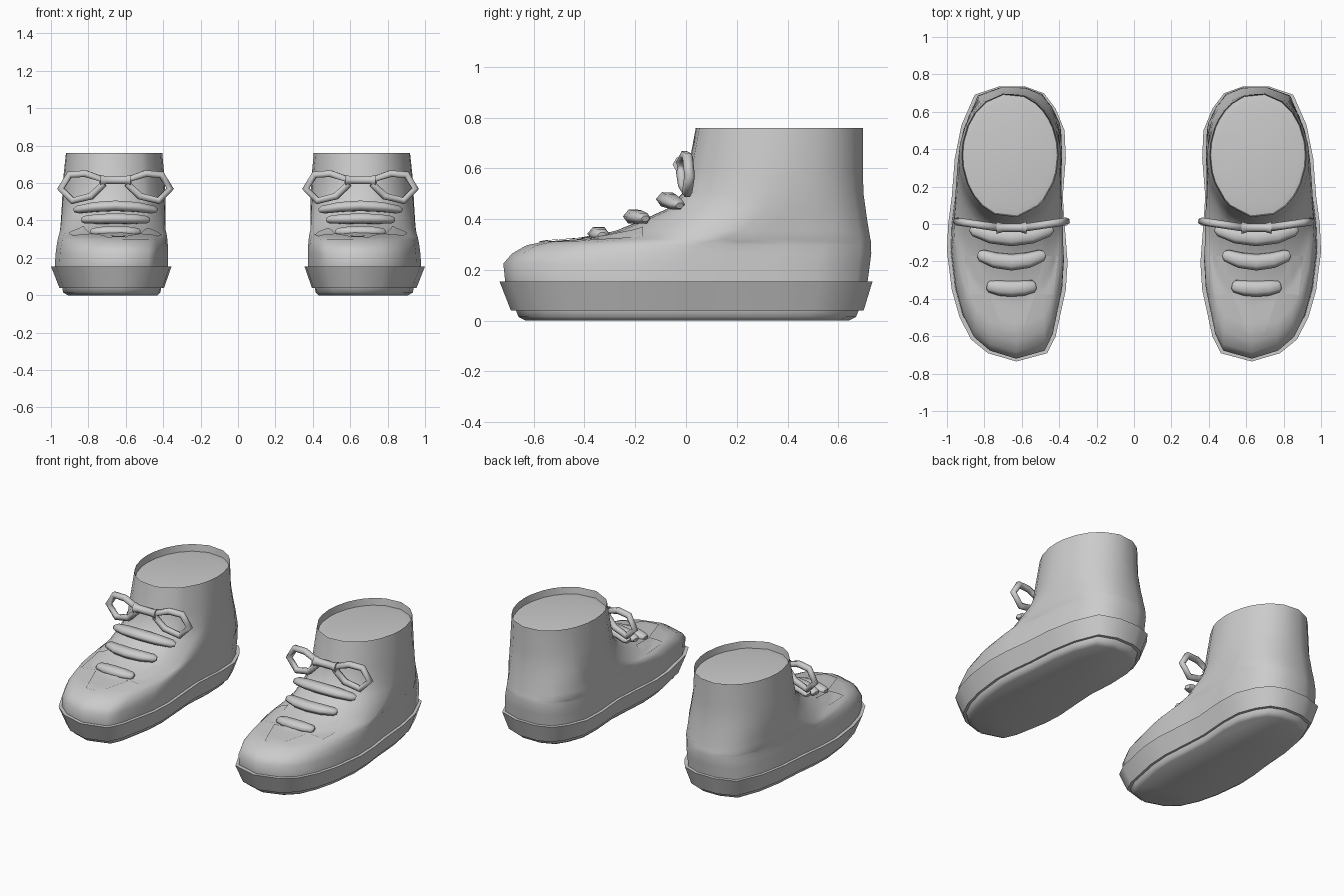
import bpy
import bmesh
from mathutils import Vector

cube = bpy.data.objects.get("Cube")
if cube:
    bpy.data.objects.remove(cube, do_unlink=True)

grey = bpy.data.materials.new("plain grey")
grey.use_nodes = True
colour = (0.6, 0.6, 0.6, 1)
grey.diffuse_color = colour
grey.node_tree.nodes["Principled BSDF"].inputs["Base Color"].default_value = colour

LACE_X = -0.655

# Footprint of the right shoe: across (-1 outer, 1 inner), along (0 toe, 1 heel)
FOOTPRINT = [(.15, 0), (.66, .03), (.8, .09), (.97, .26), (1, .36), (.95, .5),
             (.92, .6), (.97, .74), (.95, .84), (.8, .92), (.61, .975), (.3, 1),
             (-.14, 1), (-.54, .97), (-.76, .86), (-.87, .74), (-.92, .6),
             (-.98, .5), (-1, .4), (-.92, .26), (-.79, .16), (-.6, .08), (-.32, .03)]


def finish(obj):
    """Colour the part and mirror it onto the other shoe."""
    obj.data.materials.append(grey)
    mirror = obj.modifiers.new("other shoe", 'MIRROR')
    mirror.use_axis = (True, False, False)
    mirror.use_mirror_merge = False
    return obj


def add_mesh(name, bm, angle=0.8):
    mesh = bpy.data.meshes.new(name)
    bm.to_mesh(mesh)
    bm.free()
    obj = bpy.data.objects.new(name, mesh)
    bpy.context.collection.objects.link(obj)
    bpy.ops.object.select_all(action='DESELECT')
    bpy.context.view_layer.objects.active = obj
    obj.select_set(True)
    bpy.ops.object.shade_smooth_by_angle(angle=angle)
    return obj


def outline_point(u, v, z):
    """Footprint point, turning into an oval with height, sooner at the toe."""
    rise = (z - .28) / (.08 if v < .5 else .3)
    flat = Vector((u, 2 * v - 1))
    return flat.lerp(flat.normalized(), min(max(rise, 0), 1))


def loft(name, rings, angle):
    """Stack footprints, each given as height, outer x, inner x, toe y, heel y."""
    bm = bmesh.new()
    loops = []
    for z, x0, x1, y0, y1 in rings:
        points = [outline_point(u, v, z) for u, v in FOOTPRINT]
        loops.append([bm.verts.new(((x0 + x1) / 2 + p.x * (x1 - x0) / 2,
                                    (y0 + y1) / 2 + p.y * (y1 - y0) / 2, z)) for p in points])
    n = len(FOOTPRINT)
    for low, high in zip(loops, loops[1:]):
        for i in range(n):
            j = (i + 1) % n
            bm.faces.new((low[i], low[j], high[j], high[i]))
    bm.faces.new(loops[0][::-1])
    bm.faces.new(loops[-1])
    bmesh.ops.recalc_face_normals(bm, faces=bm.faces)
    return finish(add_mesh(name, bm, angle))


def plate(name, corners, target, steps=8):
    """Thin panel laid onto the upper from above."""
    a, b, c, d = [Vector((x, y, 0.9)) for x, y in corners]
    bm = bmesh.new()
    grid = [[bm.verts.new(a.lerp(b, i / steps).lerp(d.lerp(c, i / steps), j / steps))
             for i in range(steps + 1)] for j in range(steps + 1)]
    for j in range(steps):
        for i in range(steps):
            bm.faces.new((grid[j][i], grid[j][i + 1], grid[j + 1][i + 1], grid[j + 1][i]))
    bmesh.ops.recalc_face_normals(bm, faces=bm.faces)
    if next(iter(bm.faces)).normal.z < 0:
        bmesh.ops.reverse_faces(bm, faces=bm.faces)
    obj = add_mesh(name, bm)
    wrap = obj.modifiers.new("lay on upper", 'SHRINKWRAP')
    wrap.target = target
    wrap.wrap_method = 'PROJECT'
    wrap.use_project_z = True
    wrap.use_positive_direction = False
    wrap.use_negative_direction = True
    wrap.offset = 0.005
    return finish(obj)


def cord(name, points, thickness, closed=False, radii=None, squash=1):
    """Round cord along points, flattened in height by squash."""
    curve = bpy.data.curves.new(name, 'CURVE')
    curve.dimensions = '3D'
    curve.bevel_depth = thickness
    curve.bevel_resolution = 1
    curve.use_fill_caps = True
    spline = curve.splines.new('POLY')
    spline.points.add(len(points) - 1)
    for i, (point, (x, y, z)) in enumerate(zip(spline.points, points)):
        point.co = (x, y, z / squash, 1)
        point.radius = radii[i] if radii else 1
    spline.use_cyclic_u = closed
    spline.use_smooth = True
    obj = bpy.data.objects.new(name, curve)
    obj.scale.z = squash
    bpy.context.collection.objects.link(obj)
    return finish(obj)


# Sole with a recessed tread and a flat welt
loft("sole", [(0, -.91, -.43, -.63, .64), (.015, -.935, -.415, -.66, .67),
              (.04, -.94, -.41, -.67, .68), (.04, -.955, -.395, -.69, .7),
              (.155, -1, -.355, -.735, .735), (.155, -.985, -.37, -.715, .72)], 0.95)

# Upper rising from toe box to ankle, with a shallow recess at the opening
upper = loft("upper", [
    (.15, -.98, -.375, -.712, .715), (.225, -.975, -.375, -.72, .725),
    (.265, -.97, -.375, -.685, .73), (.297, -.965, -.375, -.63, .73),
    (.312, -.963, -.375, -.56, .73), (.322, -.96, -.375, -.42, .727),
    (.355, -.955, -.378, -.28, .722), (.4, -.95, -.38, -.17, .715),
    (.44, -.947, -.382, -.08, .71), (.5, -.942, -.385, -.02, .702),
    (.6, -.937, -.39, .005, .7), (.76, -.92, -.405, .035, .7),
    (.715, -.915, -.41, .04, .695), (.722, -.88, -.445, .08, .66)], 1.2)

# Tongue and eyelet flaps
plate("tongue", [(-.77, -.38), (-.7, -.575), (-.6, -.58), (-.53, -.38)], upper)
for label, side in (("outer", -1), ("inner", 1)):
    plate(label + "_flap", [(LACE_X + side * dx, y) for dx, y in
                            ((.13, -.37), (.225, -.38), (.25, -.17), (.17, -.17))], upper)

# Flattened lace bars, bowed forward with blunt ends: half width, y, z, sweep, drop
BARS = [(.13, -.345, .342, .015, .005), (.178, -.205, .41, .045, .008),
        (.218, -.075, .478, .05, .025)]
for i, (half, y, z, sweep, drop) in enumerate(BARS):
    cord("lace_bar_%d" % (i + 1),
         [(LACE_X + s * half, y + sweep * s * s, z - drop * s * s)
          for s in (-1, -.9, -.5, 0, .5, .9, 1)],
         .044, radii=[.4, .75, .95, 1, .95, .75, .4], squash=.72)

# Bow: knot and two loops
cord("bow_knot", [(LACE_X + dx, -.02, .615) for dx in (-.08, -.05, .05, .08)], .03,
     radii=[1.1, .8, .8, 1.1])
LOOP = [(.07, .62), (.16, .65), (.245, .645), (.293, .57), (.23, .505), (.13, .53), (.07, .59)]
for label, side in (("outer", -1), ("inner", 1)):
    cord(label + "_bow_loop",
         [(LACE_X + side * dx, -.03 + .15 * dx, z) for dx, z in LOOP], .021, closed=True)
